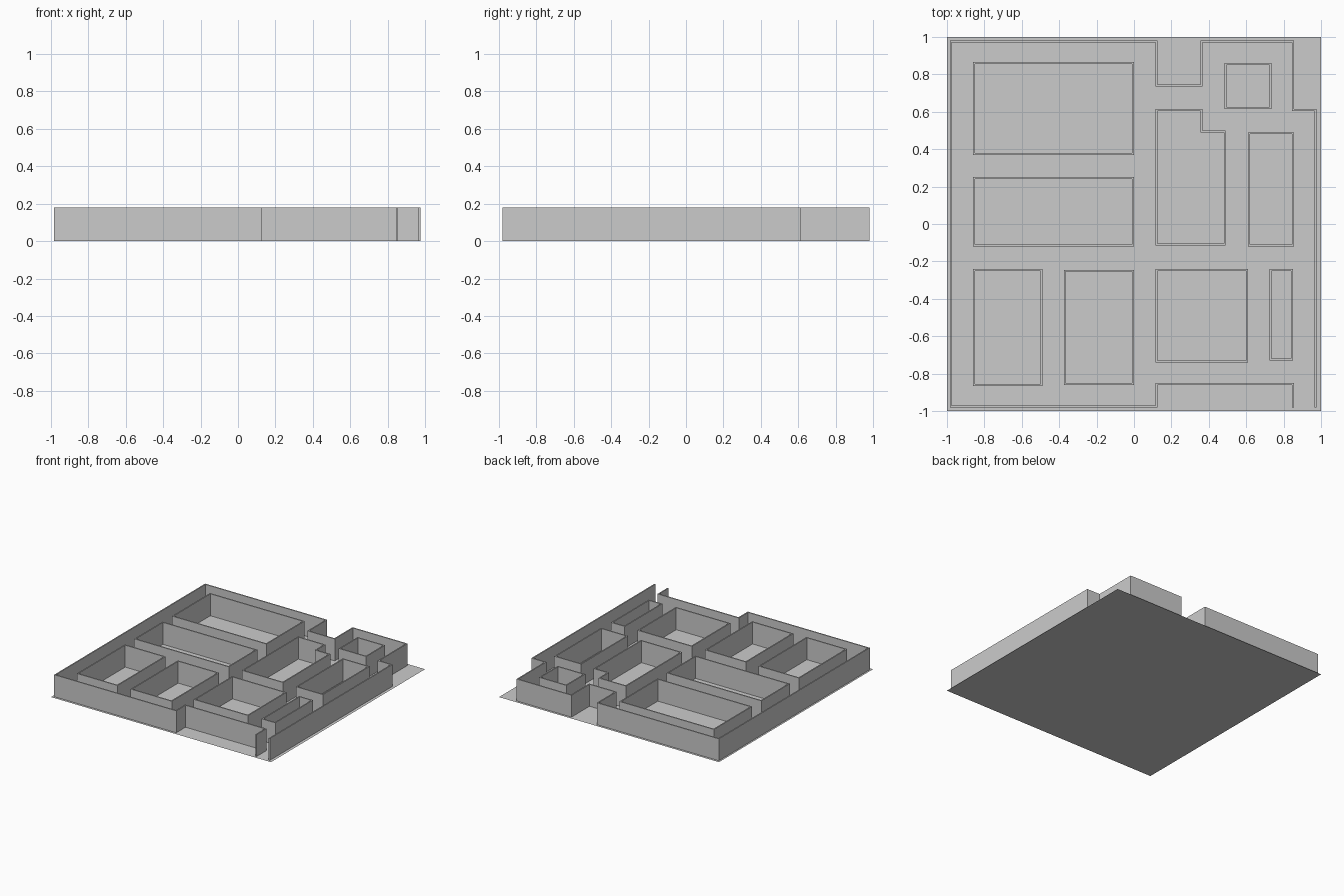
import bpy
import bmesh
from mathutils import Vector

HEIGHT = 0.18
THICK = 0.01

cube = bpy.data.objects.get("Cube")
if cube:
    bpy.data.objects.remove(cube, do_unlink=True)

grey = bpy.data.materials.new("plain grey")
grey.use_nodes = True
colour = (0.6, 0.6, 0.6, 1)
grey.diffuse_color = colour
grey.node_tree.nodes["Principled BSDF"].inputs["Base Color"].default_value = colour


def finish(name, bm):
    mesh = bpy.data.meshes.new(name)
    bm.to_mesh(mesh)
    bm.free()
    mesh.materials.append(grey)
    obj = bpy.data.objects.new(name, mesh)
    bpy.context.collection.objects.link(obj)


def wall(name, path, closed=True):
    """Thin upright wall along a right-angled centre line, with mitred corners."""
    pts = [Vector(p) for p in path]
    n = len(pts)

    def side(i):
        d = (pts[(i + 1) % n] - pts[i % n]).normalized()
        return Vector((-d.y, d.x))

    bm = bmesh.new()
    rings = []
    for i, p in enumerate(pts):
        if closed or 0 < i < n - 1:
            off = side(i - 1) + side(i)
        else:
            off = side(0) if i == 0 else side(n - 2)
        a, b = p + off * THICK / 2, p - off * THICK / 2
        rings.append([bm.verts.new((q.x, q.y, z))
                      for q, z in ((a, 0), (b, 0), (b, HEIGHT), (a, HEIGHT))])
    for i in range(n if closed else n - 1):
        r, s = rings[i], rings[(i + 1) % n]
        for k in range(1, 4):  # both sides and the top; the floor closes the base
            m = (k + 1) % 4
            bm.faces.new((r[k], r[m], s[m], s[k]))
    if not closed:
        bm.faces.new(rings[0])
        bm.faces.new(rings[-1])
    bmesh.ops.recalc_face_normals(bm, faces=bm.faces)
    # the top strip decides which way is out
    if sum(f.normal.z for f in bm.faces) < 0:
        bmesh.ops.reverse_faces(bm, faces=bm.faces)
    finish(name, bm)


# Floor sheet
bm = bmesh.new()
bmesh.ops.create_grid(bm, x_segments=1, y_segments=1, size=1)
finish("floor", bm)

# Outer wall, open at the front right entrance
wall("outer_wall", [
    (0.85, -0.98), (0.85, -0.855), (0.12, -0.855), (0.12, -0.975),
    (-0.98, -0.975), (-0.98, 0.975), (0.12, 0.975), (0.12, 0.74),
    (0.36, 0.74), (0.36, 0.975), (0.85, 0.975), (0.85, 0.61),
    (0.97, 0.61), (0.97, -0.98)], closed=False)

# Rectangular inner blocks: left, right, front, back
blocks = {
    "back_left_block": (-0.855, -0.005, 0.375, 0.86),
    "middle_left_block": (-0.855, -0.005, -0.115, 0.245),
    "front_left_block": (-0.855, -0.495, -0.86, -0.245),
    "front_centre_block": (-0.37, -0.005, -0.855, -0.25),
    "front_right_block": (0.12, 0.605, -0.735, -0.245),
    "narrow_block": (0.73, 0.845, -0.725, -0.245),
    "middle_right_block": (0.615, 0.85, -0.115, 0.485),
    "back_right_block": (0.49, 0.73, 0.62, 0.855),
}
for name, (x0, x1, y0, y1) in blocks.items():
    wall(name, [(x0, y0), (x1, y0), (x1, y1), (x0, y1)])

# Stepped central block
wall("stepped_block", [
    (0.12, -0.11), (0.485, -0.11), (0.485, 0.495),
    (0.36, 0.495), (0.36, 0.61), (0.12, 0.61)])
